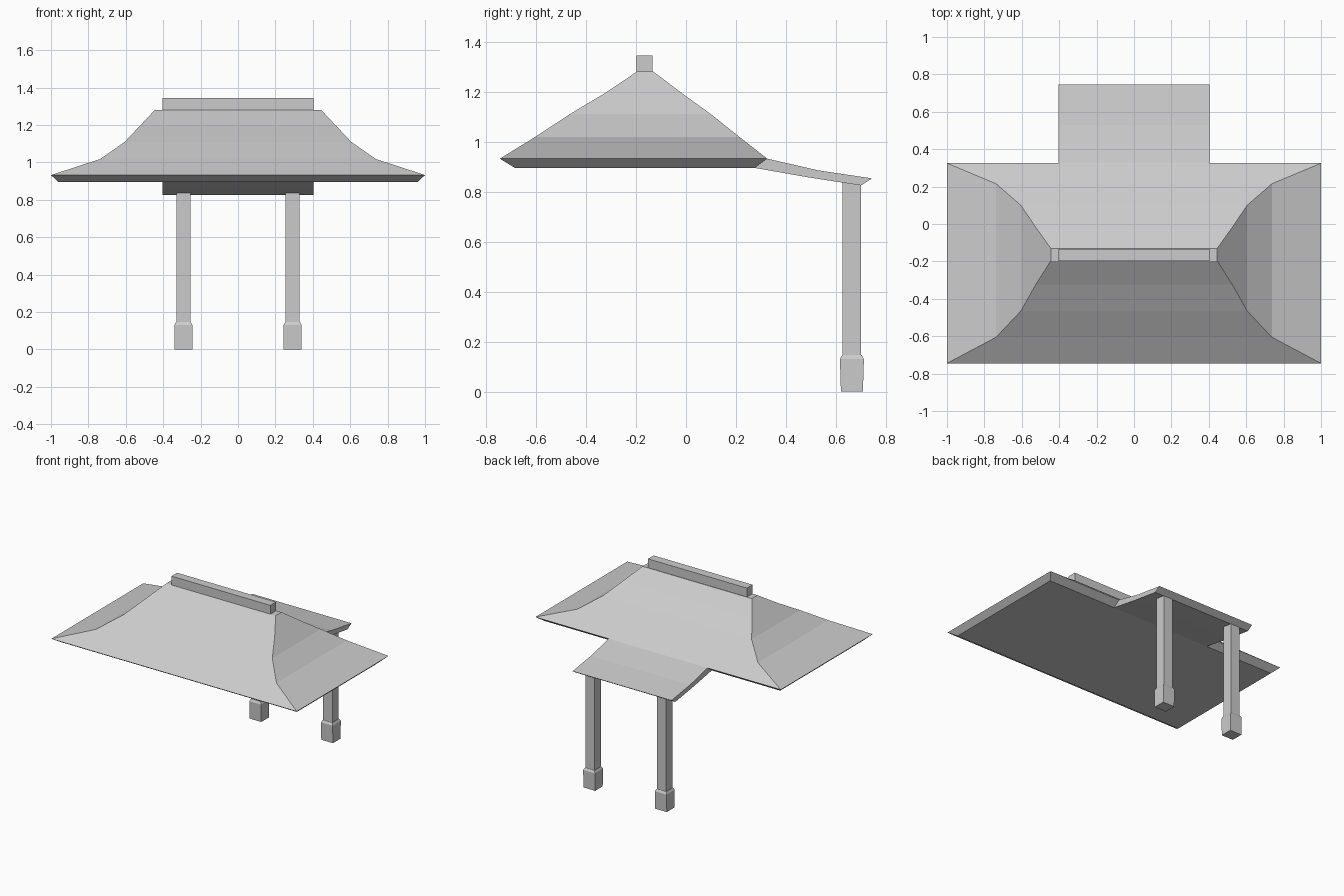
import bpy, bmesh

if "Cube" in bpy.data.objects:
    bpy.data.objects.remove(bpy.data.objects["Cube"])


def make_object(name, bm):
    bmesh.ops.recalc_face_normals(bm, faces=bm.faces[:])
    mesh = bpy.data.meshes.new(name)
    bm.to_mesh(mesh)
    bm.free()
    obj = bpy.data.objects.new(name, mesh)
    bpy.context.collection.objects.link(obj)
    return obj


def loft(name, rings):
    """Skin equal-sized vertex rings and cap both ends."""
    bm = bmesh.new()
    loops = [[bm.verts.new(p) for p in ring] for ring in rings]
    for a, b in zip(loops, loops[1:]):
        n = len(a)
        for i in range(n):
            j = (i + 1) % n
            bm.faces.new((a[i], a[j], b[j], b[i]))
    bm.faces.new(loops[0][::-1])
    bm.faces.new(loops[-1])
    return make_object(name, bm)


def rect(x0, x1, y0, y1, z):
    return [(x0, y0, z), (x1, y0, z), (x1, y1, z), (x0, y1, z)]


# Main hipped roof with flared ends: half width, front y, back y, z
levels = [
    (0.96, -0.685, 0.275, 0.895),
    (1.00, -0.745, 0.325, 0.932),
    (0.737, -0.605, 0.215, 1.018),
    (0.605, -0.465, 0.10, 1.11),
    (0.525, -0.323, -0.018, 1.195),
    (0.445, -0.197, -0.13, 1.28),
]
loft("main_roof", [rect(-w, w, f, b, z) for w, f, b, z in levels])

# Ridge beam
loft("ridge_beam", [rect(-0.403, 0.403, -0.199, -0.134, z) for z in (1.28, 1.345)])

# Curved porch roof, a side profile extruded across x
profile = [(0.325, 0.932), (0.53, 0.885), (0.745, 0.853),
           (0.70, 0.825), (0.49, 0.857), (0.275, 0.895)]
bm = bmesh.new()
left, right = [[bm.verts.new((x, y, z)) for y, z in profile] for x in (-0.403, 0.403)]
for side in (left, right):
    bm.faces.new((side[0], side[1], side[4], side[5]))
    bm.faces.new((side[1], side[2], side[3], side[4]))
for i in range(5):
    bm.faces.new((left[i], left[i + 1], right[i + 1], right[i]))
make_object("porch_roof", bm)

# Porch posts and their chamfered footings
for side, s in (("left", -1), ("right", 1)):
    cx = 0.292 * s

    def square(hx, hy, z, cy=0.664):
        return rect(cx - hx, cx + hx, cy - hy, cy + hy, z)

    loft(side + "_post", [square(0.037, 0.037, z) for z in (0.14, 0.84)])
    loft(side + "_post_base", [
        square(0.0475, 0.044, 0.0),
        square(0.0475, 0.048, 0.13),
        square(0.039, 0.039, 0.146),
    ])
